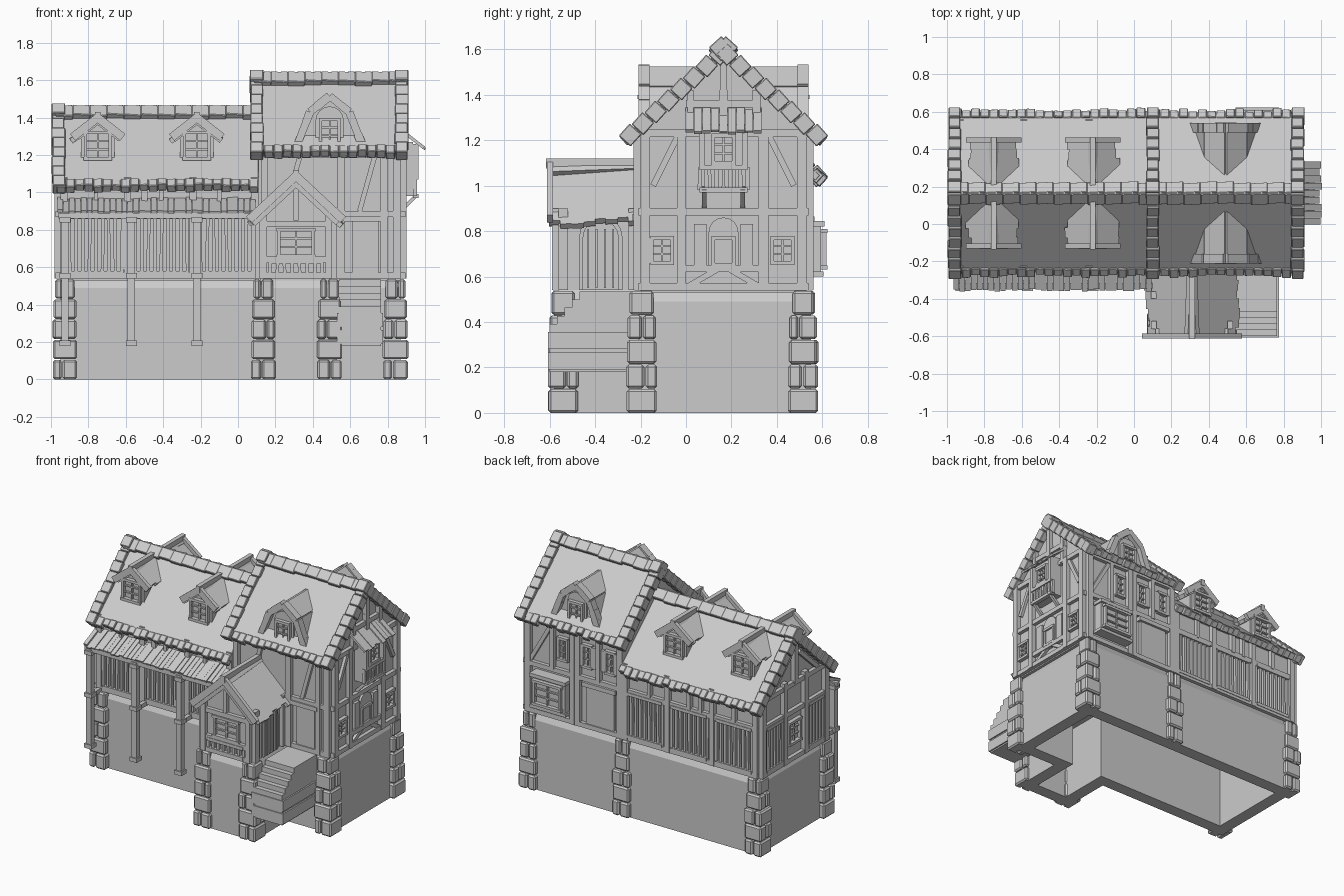
import bpy, bmesh, math, random
from mathutils import Matrix, Vector

random.seed(4)
if "Cube" in bpy.data.objects:
    bpy.data.objects.remove(bpy.data.objects["Cube"], do_unlink=True)

grey = bpy.data.materials.new("plain_grey")
grey.use_nodes = True
grey.diffuse_color = (0.6, 0.6, 0.6, 1)
grey.node_tree.nodes["Principled BSDF"].inputs["Base Color"].default_value = (0.6, 0.6, 0.6, 1)

T = lambda x, y, z: Matrix.Translation((x, y, z))
R = lambda deg, axis: Matrix.Rotation(math.radians(deg), 4, axis)
jit = lambda a: random.uniform(-a, a)
steps = lambda a, b, n: [a + (b - a) * i / (n - 1) for i in range(n)]


def finish(name, bm, bevel=0):
    bmesh.ops.recalc_face_normals(bm, faces=bm.faces)
    me = bpy.data.meshes.new(name)
    bm.to_mesh(me)
    bm.free()
    me.materials.append(grey)
    ob = bpy.data.objects.new(name, me)
    bpy.context.collection.objects.link(ob)
    if bevel:
        mod = ob.modifiers.new("worn_edges", "BEVEL")
        mod.width, mod.segments = bevel, 1


def box(bm, M, x0, x1, y0, y1, z0, z1):
    size = Matrix.Diagonal((abs(x1 - x0), abs(y1 - y0), abs(z1 - z0), 1))
    bmesh.ops.create_cube(bm, size=1, matrix=M @ T((x0 + x1) / 2, (y0 + y1) / 2, (z0 + z1) / 2) @ size)


# Wall frames: u runs along the wall, v is height, n points outward
def bar(bm, M, u0, v0, u1, v1, w, d, n=0):
    length, ang = math.hypot(u1 - u0, v1 - v0), math.degrees(math.atan2(v1 - v0, u1 - u0))
    box(bm, M @ T((u0 + u1) / 2, -n, (v0 + v1) / 2) @ R(-ang, 'Y'), -length / 2, length / 2, -d, 0, -w / 2, w / 2)


def prism(bm, M, pts, n0, n1):
    a, b = [[bm.verts.new(M @ Vector((u, -n, v))) for u, v in pts] for n in (n0, n1)]
    bm.faces.new(a)
    bm.faces.new(b)
    for i in range(len(pts)):
        k = (i + 1) % len(pts)
        bm.faces.new((a[i], a[k], b[k], b[i]))


def window(bm, M, u, v, w, h, shutters=False):
    for s in (-1, 1):
        bar(bm, M, u + s * w / 2, v, u + s * w / 2, v + h, .016, .024)
        if shutters:
            box(bm, M, u + s * w * .55, u + s * w, -.022, 0, v, v + h)
    for k in (0, 1):
        bar(bm, M, u - w * .58, v + k * h, u + w * .58, v + k * h, .018, .028)
    bar(bm, M, u, v, u, v + h, .009, .014)
    for k in (.35, .67):
        bar(bm, M, u - w / 2, v + k * h, u + w / 2, v + k * h, .009, .014)


def arch(bm, M, u, v, w, h, d):
    curve = [(u + w / 2 * math.cos(t), v + h - w / 2 + w / 2 * math.sin(t)) for t in steps(0, math.pi, 9)]
    prism(bm, M, [(u - w / 2, v), (u + w / 2, v)] + curve, 0, d)


def slats(bm, M, u0, u1, v0, v1, count):
    for u in steps(u0, u1, count):
        bar(bm, M, u, v0, u + jit(.003), v1, .018, .022)
    for v in (v0, v1):
        bar(bm, M, u0, v, u1, v, .022, .03)


def posts(bm, M, us, v0, v1, w=.04):
    for u in us:
        bar(bm, M, u, v0, u, v1, w + jit(.005), .03)


def beams(bm, M, vs, u0, u1):
    for v in vs:
        bar(bm, M, u0, v, u1, v, .032, .026)


def plank_roof(bm, M, ridge, ang, length, n0, n1, count):
    # small gabled roof of overlapping plank rows, ridge pointing outward
    step = (n1 - n0) / count
    for side in (-1, 1):
        S = M @ T(0, 0, ridge) @ R(side * ang, 'Y')
        for i in range(count):
            box(bm, S @ R(3, 'X'), 0, side * (length + jit(.02)), -(n0 + i * step), -(n0 + (i + 1.1) * step), -.028, 0)
        box(bm, S, -.01 * side, side * length, -(n1 - .015), -(n1 + .012), -.035, .01)
    box(bm, M, -.015, .015, -n0, -(n1 + .015), ridge - .03, ridge + .015)


# Hollow stone foundation with chamfered top
RY = .165
foot = [(-.95, -.21), (.1, -.21), (.1, -.58), (.53, -.58), (.53, -.21), (.87, -.21), (.87, .55), (-.95, .55)]
bm = bmesh.new()
rings = []
for inset, z in ((.09, .5), (.09, 0), (0, 0), (0, .49), (.025, .54)):
    ring = []
    for i, p in enumerate(foot):
        e1 = (Vector(p) - Vector(foot[i - 1])).normalized()
        e2 = (Vector(foot[(i + 1) % len(foot)]) - Vector(p)).normalized()
        q = Vector(p) + inset * (Vector((-e1.y, e1.x)) + Vector((-e2.y, e2.x)))
        ring.append(bm.verts.new((q.x, q.y, z)))
    rings.append(ring)
for a, b in zip(rings, rings[1:]):
    for i in range(len(a)):
        bm.faces.new((a[i - 1], a[i], b[i], b[i - 1]))
bm.faces.new(rings[0])
bm.faces.new(rings[-1])
finish("foundation", bm)

# Tapered stacked stone piers
bm = bmesh.new()
for x, y in ((-.925, -.195), (.135, -.54), (.49, -.54), (.842, -.195), (.842, .515), (-.925, .515), (.11, .515)):
    for i, half in enumerate((.066, .065, .064, .058, .05)):
        z = .108 * i
        h, cut = half + jit(.004), jit(.02)
        M = T(x, y, 0) @ R(90 * (i % 2), 'Z')
        box(bm, M, -h, cut - .003, -h, h, z, z + .104)
        box(bm, M, cut + .003, h, -h, h, z, z + .104)
finish("stone_piers", bm, .01)

# House bodies
FRONT, BACK = T(0, -.2, 0), T(0, .53, 0) @ R(180, 'Z')
RIGHT, LEFT = T(.87, 0, 0) @ R(90, 'Z'), T(-.95, 0, 0) @ R(270, 'Z')
for name, x0, x1, top in (("low_house_walls", -.95, .11, 1.4), ("tall_house_walls", .11, .87, 1.58)):
    bm = bmesh.new()
    prism(bm, R(90, 'Z'), [(-.2, .53), (.53, .53), (.53, top - .33), (RY, top), (-.2, top - .33)], x0, x1)
    finish(name, bm)
bm = bmesh.new()
prism(bm, Matrix(), [(.12, .53), (.5, .53), (.5, .88), (.31, 1.05), (.12, .88)], .2, .56)
finish("porch_walls", bm)

# Timber framing of the low house
bm = bmesh.new()
for M, s in ((FRONT, 1), (BACK, -1)):
    posts(bm, M, [s * x for x in (-.93, -.59, -.24, .09)], .54, 1.08)
    beams(bm, M, (.555, .885, 1.05), -.95 if s > 0 else -.11, .11 if s > 0 else .95)
    for a in (-.9, -.55, -.2):
        slats(bm, M, s * a, s * (a + .28), .57, .87, 9)
    posts(bm, M, [s * x for x in (-.76, -.5, -.41, -.1)], .89, 1.05, .025)
posts(bm, LEFT, (-.52, -.28, -.05, .18), .54, 1.12)
posts(bm, LEFT, (-RY,), 1.08, 1.38)
beams(bm, LEFT, (.555, .885, 1.08), -.54, .21)
slats(bm, LEFT, -.49, -.31, .57, .87, 6)
slats(bm, LEFT, -.02, .15, .57, .87, 6)
window(bm, LEFT, -RY, .66, .12, .15)
for s in (-1, 1):
    bar(bm, LEFT, -RY + s * .26, 1.09, -RY + s * .05, 1.28, .028, .022)
finish("low_house_timbers", bm)

# Timber framing, windows and doors of the tall house
bm = bmesh.new()
posts(bm, RIGHT, (-.18, -.02, .34, .51), .54, 1.24)
posts(bm, RIGHT, (.02, RY, .31), 1.22, 1.42, .03)
posts(bm, RIGHT, (RY,), 1.4, 1.56, .03)
beams(bm, RIGHT, (.555, .885, 1.23), -.21, .54)
beams(bm, RIGHT, (1.36,), 0, .33)
for u in (-.105, .425):
    window(bm, RIGHT, u, .66, .09, .11)
arch(bm, RIGHT, RY, .64, .13, .22, .015)
window(bm, RIGHT, RY, .65, .09, .12)
for s in (-1, 1):
    bar(bm, RIGHT, RY + s * .15, .56, RY + s * .03, .63, .026, .02)
    box(bm, RIGHT, RY + s * .075, RY + s * .13, -.02, 0, .65, .83)
    bar(bm, RIGHT, RY + s * .31, 1.0, RY + s * .2, 1.22, .026, .02)
beams(bm, RIGHT, (.635,), -.01, .33)
posts(bm, FRONT, (.14, .55, .78, .85), .54, 1.24)
beams(bm, FRONT, (.555, .885, 1.2), .11, .87)
box(bm, FRONT, .61, .75, -.018, 0, .55, .85)
bar(bm, FRONT, .57, .86, .78, .86, .03, .035)
for u in (.25, .65):
    bar(bm, FRONT, u, .9, u + .08, 1.19, .026, .02)
posts(bm, BACK, (-.85, -.5, -.46, -.13), .54, 1.24)
posts(bm, BACK, (-.66, -.3), .89, 1.22, .03)
beams(bm, BACK, (.555, .885, 1.2), -.87, -.11)
box(bm, BACK, -.4, -.18, -.018, 0, .56, .84)
bar(bm, BACK, -.42, .85, -.16, .85, .03, .035)
for u in (-.58, -.39, -.21):
    window(bm, BACK, u, .97, .07, .15, u > -.5)
bar(bm, BACK, -.84, .9, -.68, 1.18, .026, .02)
finish("tall_house_timbers", bm)

# Bay window on the back
bm = bmesh.new()
box(bm, BACK, -.79, -.53, -.065, 0, .62, .82)
box(bm, BACK, -.8, -.52, -.08, 0, .82, .845)
box(bm, BACK, -.8, -.52, -.075, 0, .6, .622)
window(bm, BACK @ T(0, -.065, 0), -.66, .64, .2, .16)
finish("back_bay", bm)

# Hanging bay with plank awning on the tall gable
bm = bmesh.new()
box(bm, RIGHT, .06, .27, -.065, 0, .98, 1.27)
B = RIGHT @ T(0, -.065, 0)
slats(bm, B, .06, .27, .98, 1.08, 8)
posts(bm, B, (.07, .26), 1.08, 1.26, .022)
window(bm, B, RY, 1.1, .09, .12)
for u in (.08, .25):
    box(bm, RIGHT @ T(u, 0, .9) @ R(-45, 'X'), -.01, .01, -.125, 0, -.01, .01)
for u in steps(0, .3, 9):
    box(bm, T(.87, u + .015, 1.34) @ R(90, 'Z') @ R(38, 'X'), -.018, .018, -.16 + jit(.012), 0, -.012, jit(.006))
finish("gable_bay", bm)

# Main roofs with ridge, verge and eave tiles
for name, x0, x1, top, ends in (("low_roof", -.97, .11, 1.43, (-.96,)), ("tall_roof", .09, .89, 1.61, (.1, .875))):
    bm = bmesh.new()
    for turn in (0, 180):
        S = T(0, RY, top) @ R(turn, 'Z') @ R(42, 'X')
        flip = 1 if turn == 0 else -1
        box(bm, S, flip * x0, flip * x1, -.575, 0, -.035, 0)
        count = round((x1 - x0) / .05)
        for u in steps(x0 + .025, x1 - .025, count):
            box(bm, S @ T(flip * u, 0, 0) @ R(jit(4), 'Y'), -.024, .024, -.595 + jit(.012), -.54, -.04, .008 + jit(.006))
        for u in steps(x0 + .04, x1 - .04, count // 2 + 1):
            box(bm, S @ T(flip * u, 0, 0) @ R(5, 'Y'), -.047, .047, -.055 + jit(.006), .022, -.01, .03)
        for u in ends:
            for s in steps(.0, .53, 8):
                box(bm, S @ T(flip * u, -s, 0) @ R(6, 'X'), -.034 + jit(.004), .034 + jit(.004), -.072, .0, -.045, .026)
            box(bm, S @ T(flip * u, 0, 0), -.036, .036, -.05, .025, -.04, .042)
    finish(name, bm, .004)

# Gabled dormers on the low roof
bm = bmesh.new()
for x in (-.75, -.22):
    for turn in (0, 180):
        M = T(x, RY, 0) @ R(turn, 'Z')
        prism(bm, M, [(-.09, 1.14), (.09, 1.14), (.09, 1.32), (0, 1.39), (-.09, 1.32)], .05, .27)
        plank_roof(bm, M, 1.415, 38, .18, .03, .285, 5)
        window(bm, M @ T(0, -.27, 0), 0, 1.18, .13, .14)
finish("gabled_dormers", bm)

# Barn-shaped dormers on the tall roof
bm = bmesh.new()
outline = [(-.175, 1.25), (-.105, 1.43), (0, 1.515), (.105, 1.43), (.175, 1.25)]
for turn in (0, 180):
    M = T(.49, RY, 0) @ R(turn, 'Z')
    prism(bm, M, outline, .05, .34)
    for (u0, v0), (u1, v1) in zip(outline, outline[1:]):
        bar(bm, M, u0, v0, u1, v1, .022, .29, .07)
        ts = steps(0, 1, 4)
        for a, b in zip(ts, ts[1:]):
            bar(bm, M, u0 + (u1 - u0) * a, v0 + (v1 - v0) * a, u0 + (u1 - u0) * b, v0 + (v1 - v0) * b,
                .042 + jit(.005), .05, .325)
    arch(bm, M @ T(0, -.34, 0), 0, 1.25, .15, .21, .012)
    window(bm, M @ T(0, -.35, 0), 0, 1.26, .1, .13)
finish("barn_dormers", bm)

# Porch roof, framing and arched door
bm = bmesh.new()
plank_roof(bm, T(.31, 0, 0), 1.105, 43, .355, .2, .6, 8)
finish("porch_roof", bm)
bm = bmesh.new()
P, D = T(0, -.56, 0), T(.5, 0, 0) @ R(90, 'Z')
posts(bm, P, (.135, .485), .54, .9)
posts(bm, P, (.31,), .85, 1.03, .025)
beams(bm, P, (.555, .64, .83), .12, .5)
slats(bm, P, .17, .45, .56, .63, 8)
window(bm, P, .31, .66, .18, .14)
posts(bm, D, (-.54, -.23), .54, .9)
arch(bm, D, -.375, .54, .19, .33, .012)
arch(bm, D, -.375, .54, .16, .31, .02)
for u in steps(-.43, -.32, 4):
    bar(bm, D, u, .55, u, .81, .008, .028)
posts(bm, T(.12, 0, 0) @ R(270, 'Z'), (.23, .38, .54), .54, .9)
finish("porch_timbers", bm)

# Wooden stairs beside the porch
bm = bmesh.new()
box(bm, Matrix(), .54, .765, -.6, -.21, .18, .36)
for i in range(5):
    box(bm, Matrix(), .54, .765, -.6 + .033 * i, -.21, .355 + .036 * i, .391 + .036 * i)
for v in (.23, .32):
    box(bm, Matrix(), .53, .775, -.607, -.21, v - .04, v + .035)
finish("stairs", bm)

# Lean-to gallery roof on tall posts
bm = bmesh.new()
for u in steps(-.95, .08, 34):
    box(bm, T(u, -.19, .975) @ R(24, 'X'), -.0145, .0145, -.18 + jit(.008), 0, -.014, jit(.005))
box(bm, Matrix(), -.96, .1, -.345, -.315, .86, .89)
for x in (-.925, -.57, -.22):
    box(bm, Matrix(), x - .02, x + .02, -.35, -.31, .19, .88)
    for z in (.18, .54, .84):
        box(bm, Matrix(), x - .029, x + .029, -.359, -.301, z, z + .028)
    box(bm, Matrix(), x - .014, x + .014, -.33, -.2, .53, .56)
finish("gallery", bm)
